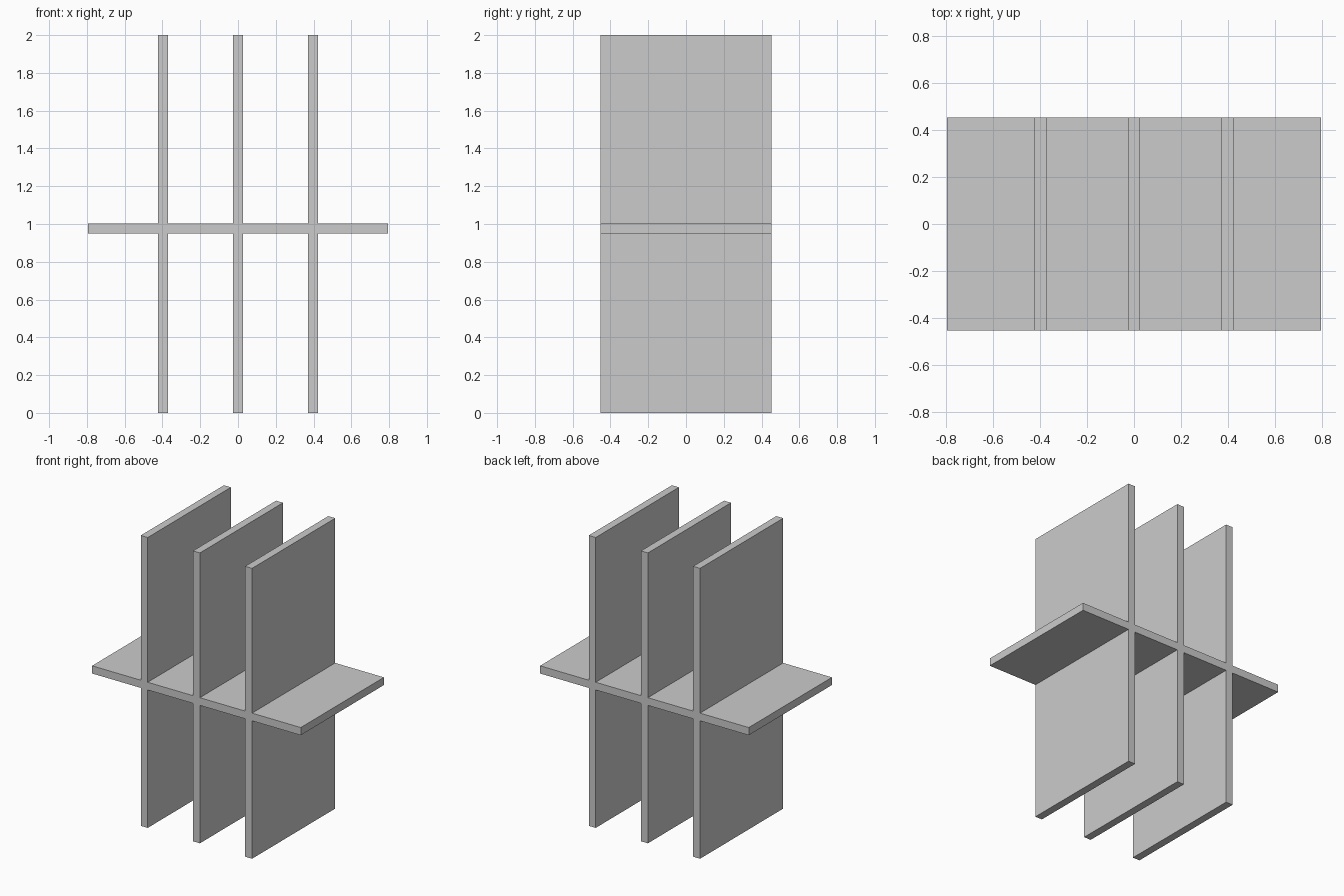
import bpy, bmesh

if "Cube" in bpy.data.objects:
    bpy.data.objects.remove(bpy.data.objects["Cube"])

WIDTH, DEPTH, HEIGHT = 1.59, 0.905, 2.0
THICK = 0.053
SHELF_Z = 0.95                 # underside of the shelf
PANELS = (-WIDTH / 4, 0.0, WIDTH / 4)

# Grid lines of the front section: shelf ends and both faces of each panel
xs = [-WIDTH / 2]
for c in PANELS:
    xs += [c - THICK / 2, c + THICK / 2]
xs.append(WIDTH / 2)
zs = [0.0, SHELF_Z, SHELF_Z + THICK, HEIGHT]

bm = bmesh.new()
front = -DEPTH / 2

# Fill the cells: whole shelf row, plus panel columns above and below it
for i in range(len(xs) - 1):
    for k in range(3):
        if k == 1 or i % 2 == 1:
            corners = ((xs[i], zs[k]), (xs[i + 1], zs[k]),
                       (xs[i + 1], zs[k + 1]), (xs[i], zs[k + 1]))
            bm.faces.new([bm.verts.new((x, front, z)) for x, z in corners])
bmesh.ops.remove_doubles(bm, verts=bm.verts[:], dist=1e-5)

# Extrude the fused section to full depth
ext = bmesh.ops.extrude_face_region(bm, geom=bm.faces[:], use_keep_orig=True)
moved = [g for g in ext["geom"] if isinstance(g, bmesh.types.BMVert)]
bmesh.ops.translate(bm, verts=moved, vec=(0, DEPTH, 0))
bmesh.ops.recalc_face_normals(bm, faces=bm.faces[:])

mesh = bpy.data.meshes.new("shelf_with_upright_panels")
bm.to_mesh(mesh)
bm.free()
obj = bpy.data.objects.new("shelf_with_upright_panels", mesh)
bpy.context.collection.objects.link(obj)
